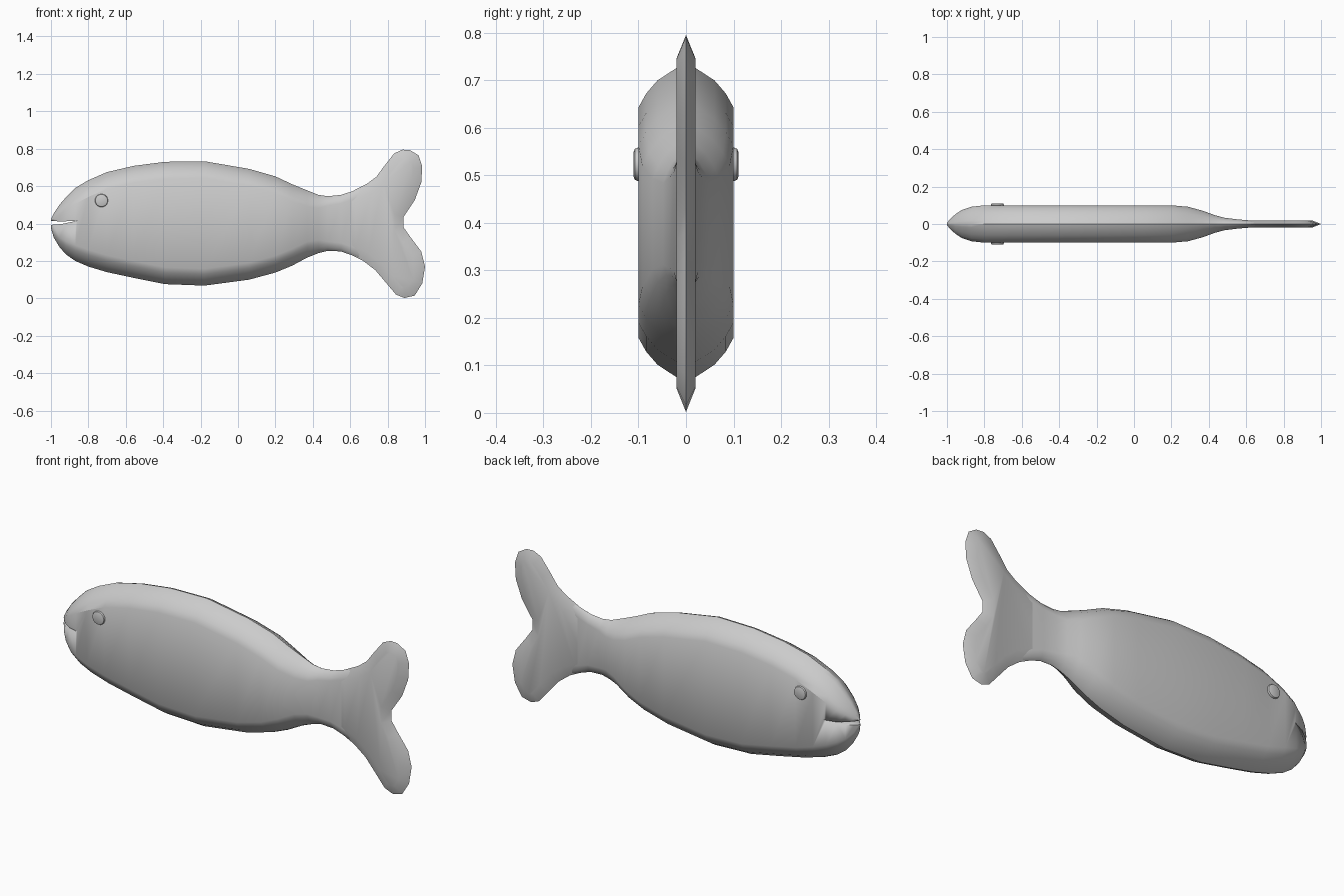
import bpy, bmesh, math
from mathutils import Vector

if "Cube" in bpy.data.objects:
    bpy.data.objects.remove(bpy.data.objects["Cube"])

GREY = (0.6, 0.6, 0.6, 1)
mat = bpy.data.materials.new("plain grey")
mat.use_nodes = True
mat.diffuse_color = GREY
mat.node_tree.nodes["Principled BSDF"].inputs["Base Color"].default_value = GREY


def make_object(name, bm, angle=30):
    bmesh.ops.recalc_face_normals(bm, faces=bm.faces)
    mesh = bpy.data.meshes.new(name)
    bm.to_mesh(mesh)
    bm.free()
    mesh.materials.append(mat)
    ob = bpy.data.objects.new(name, mesh)
    bpy.context.collection.objects.link(ob)
    bpy.ops.object.select_all(action="DESELECT")
    ob.select_set(True)
    bpy.context.view_layer.objects.active = ob
    bpy.ops.object.shade_smooth_by_angle(angle=math.radians(angle))
    return ob


# Body: rounded slab sections lofted from nose to tail root
# (x, top, bottom, half thickness, depth of the rounded rim)
STATIONS = [
    (-1.0, .425, .375, .005, .01), (-.985, .455, .325, .025, .03),
    (-.955, .50, .275, .052, .05), (-.92, .54, .235, .075, .07),
    (-.87, .59, .20, .092, .085), (-.80, .632, .17, .1, .09),
    (-.70, .675, .14, .1, .09), (-.56, .708, .11, .1, .09),
    (-.39, .73, .076, .1, .09), (-.18, .733, .068, .1, .09),
    (.06, .692, .10, .1, .09), (.2, .652, .138, .1, .09),
    (.29, .61, .175, .092, .09), (.37, .577, .218, .07, .085),
    (.43, .553, .242, .048, .07), (.48, .546, .254, .034, .05),
    (.55, .553, .251, .025, .045), (.61, .572, .23, .02, .045),
    (.66, .59, .21, .012, .05),
]
# Rim curve as (share of half thickness, share of rim depth)
RIM = [(0, 0), (.2, .08), (.6, .37), (.84, .68), (1, 1)]

bm = bmesh.new()
rings = []
for x, top, bottom, half, depth in STATIONS:
    side = [(half * y, top - depth * d) for y, d in RIM]
    side += [(half * y, bottom + depth * d) for y, d in reversed(RIM)]
    loop = side + [(-y, z) for y, z in side[-2:0:-1]]
    rings.append([bm.verts.new((x, y, z)) for y, z in loop])
for a, b in zip(rings, rings[1:]):
    for i in range(len(a)):
        j = (i + 1) % len(a)
        bm.faces.new((a[i], a[j], b[j], b[i]))
bm.faces.new(rings[0])
bm.faces.new(rings[-1])
body = make_object("body", bm)

# Mouth: thin wedge cut into the nose
bm = bmesh.new()
wedge = [(-1.03, .415), (-1.03, .39), (-.94, .398), (-.86, .415), (-.94, .411)]
face = bm.faces.new([bm.verts.new((x, -.2, z)) for x, z in wedge])
out = bmesh.ops.extrude_face_region(bm, geom=[face])["geom"]
bmesh.ops.translate(bm, vec=(0, .4, 0),
                    verts=[v for v in out if isinstance(v, bmesh.types.BMVert)])
cutter = make_object("mouth_cutter", bm)
cutter.hide_render = True
cut = body.modifiers.new("mouth", "BOOLEAN")
cut.operation = "DIFFERENCE"
cut.solver = "EXACT"
cut.object = cutter
bpy.context.view_layer.objects.active = body
bpy.ops.object.modifier_apply(modifier=cut.name)
bpy.data.objects.remove(cutter)

# Tail fin: sharp outline in the middle plane, flat faces inset on each side
OUTLINE = [
    (.5, .546), (.55, .553), (.61, .572), (.69, .613), (.74, .65), (.78, .705),
    (.835, .775), (.88, .795), (.92, .792), (.965, .765), (.985, .705),
    (.98, .62), (.945, .525), (.885, .435), (.885, .38), (.92, .33),
    (.98, .25), (1, .17), (.985, .08), (.945, .015), (.89, .002),
    (.845, .02), (.79, .085), (.735, .15), (.67, .2), (.61, .23),
    (.55, .251), (.5, .255),
]
INSET, THICK = .05, .02
pts = [Vector(p) for p in OUTLINE]
n = len(pts)
inner = []
for i, p in enumerate(pts):
    along = (pts[(i + 1) % n] - p).normalized() + (p - pts[i - 1]).normalized()
    along.normalize()
    inner.append(p + Vector((along.y, -along.x)) * INSET)

bm = bmesh.new()
edge = [bm.verts.new((p.x, 0, p.y)) for p in pts]
for s in (-1, 1):
    flat = [bm.verts.new((p.x, s * THICK, p.y)) for p in inner]
    bm.faces.new(flat)
    for i in range(n):
        j = (i + 1) % n
        bm.faces.new((edge[i], edge[j], flat[j], flat[i]))
make_object("tail_fin", bm)

# Eyes: low bevelled discs on both cheeks
for name, s in (("right_eye", -1), ("left_eye", 1)):
    bm = bmesh.new()
    bmesh.ops.create_cone(bm, cap_ends=True, segments=20, radius1=.035,
                          radius2=.035, depth=.04)
    rims = [e for e in bm.edges if abs(e.verts[0].co.z - e.verts[1].co.z) < .001]
    bmesh.ops.bevel(bm, geom=rims, offset=.008, segments=2, affect="EDGES",
                    profile=.5)
    for v in bm.verts:
        x, y, z = v.co
        v.co = (x - .73, z + s * .09, y + .523)
    make_object(name, bm)
